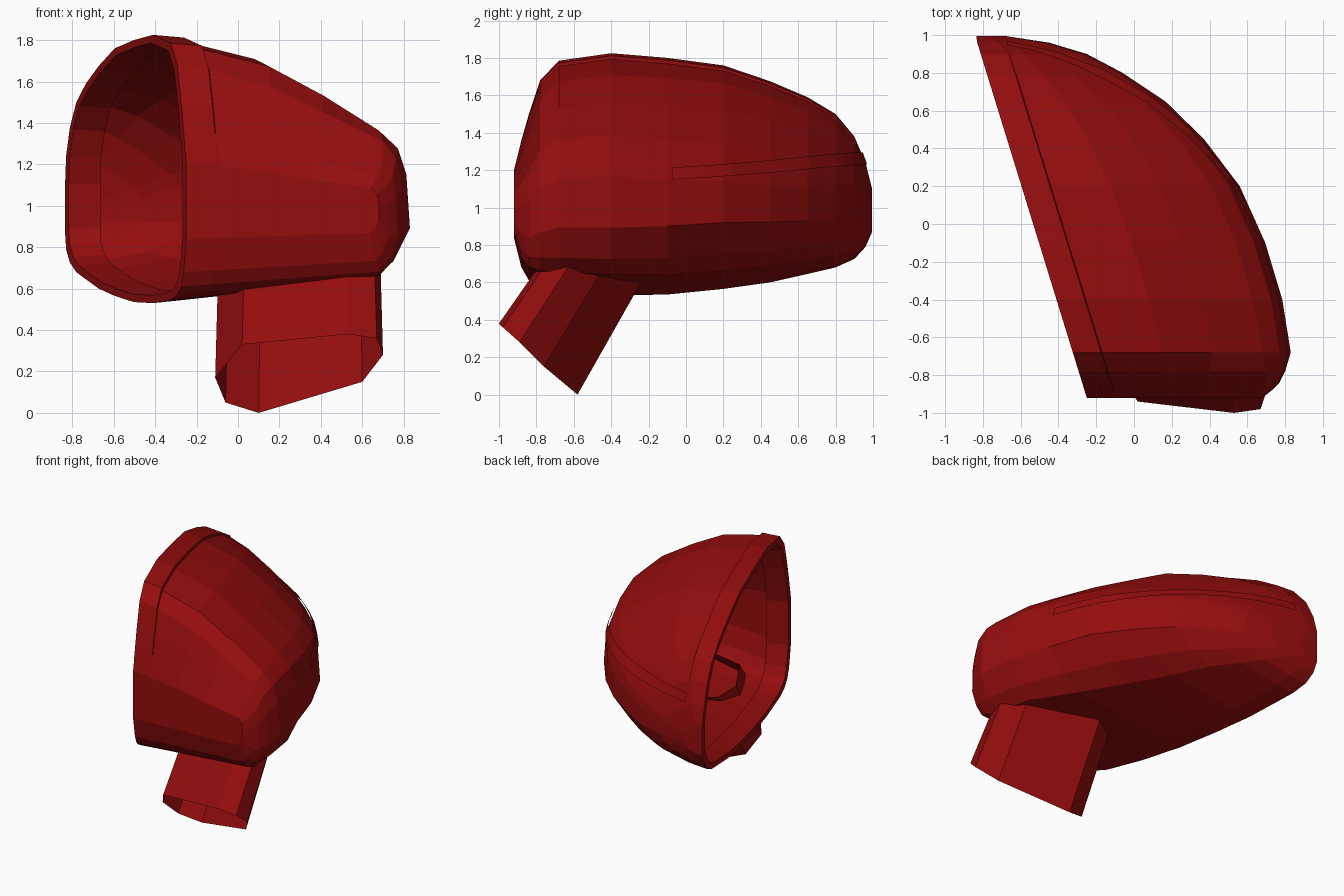
import bpy, bmesh, math
from mathutils import Vector
from mathutils.bvhtree import BVHTree

if "Cube" in bpy.data.objects:
    bpy.data.objects.remove(bpy.data.objects["Cube"])

red = bpy.data.materials.new("red_paint")
red.diffuse_color = (0.3, 0.004, 0.004, 1)
red.use_nodes = True
red.node_tree.nodes["Principled BSDF"].inputs["Base Color"].default_value = red.diffuse_color


def finish(bm, name):
    bmesh.ops.recalc_face_normals(bm, faces=bm.faces)
    me = bpy.data.meshes.new(name)
    bm.to_mesh(me)
    bm.free()
    me.materials.append(red)
    ob = bpy.data.objects.new(name, me)
    bpy.context.collection.objects.link(ob)
    return ob


def bridge(bm, a, b, closed=False):
    n = len(a)
    for i in range(n if closed else n - 1):
        j = (i + 1) % n
        bm.faces.new((a[i], a[j], b[j], b[i]))


# Housing: U-shaped slices along y, each given as y, outer x, top z, bottom z
slices = [(-0.92, 0.68, 1.20, 0.84), (-0.88, 0.73, 1.36, 0.68),
          (-0.84, 0.77, 1.50, 0.61), (-0.78, 0.80, 1.68, 0.57),
          (-0.68, 0.83, 1.785, 0.545), (-0.4, 0.785, 1.825, 0.53),
          (-0.1, 0.695, 1.80, 0.535), (0.2, 0.56, 1.76, 0.565),
          (0.45, 0.37, 1.675, 0.60), (0.65, 0.165, 1.59, 0.645),
          (0.8, -0.06, 1.50, 0.68), (0.9, -0.25, 1.38, 0.725),
          (0.96, -0.45, 1.24, 0.79), (0.995, -0.68, 1.10, 0.87)]
# Slice outlines beyond the rim band, as width and height fractions
middle = [(0.41, 0.91), (0.64, 0.795), (0.87, 0.66), (0.95, 0.59), (0.985, 0.49),
          (1, 0.28), (0.93, 0.15), (0.85, 0.085)]
front = [(0.41, 0.91), (0.64, 0.80), (0.96, 0.68), (0.99, 0.60), (1, 0.47),
         (1, 0.25), (0.98, 0.14), (0.95, 0.08)]
back = [(0.41, 0.92), (0.64, 0.80), (0.87, 0.65), (0.95, 0.57), (0.985, 0.48),
        (1, 0.30), (0.84, 0.16), (0.66, 0.08)]


def clamp(v):
    return max(0.0, min(1.0, v))


bm = bmesh.new()
rows = []
for y, xr, zt, zb in slices:
    xm = max(-0.835, -0.25 - (y + 0.92) * 0.3085)
    w, h = xr - xm, zt - zb
    band = min(0.15, 0.3 * w)
    other, f = (front, clamp((-0.68 - y) / 0.24)) if y < -0.6 else (back, clamp((y + 0.4) / 0.7))
    pts = [(0, 1), (band, 0.99), (band + 0.005, 0.975)]
    pts += [((a + (c - a) * f) * w, b + (d - b) * f)
            for (a, b), (c, d) in zip(middle, other)]
    pts += [(band, 0.012), (0, 0)]
    rows.append([bm.verts.new((xm + dx, y, zb + b * h)) for dx, b in pts])
for a, b in zip(rows, rows[1:]):
    bridge(bm, a, b)
bm.faces.new(rows[0])
bm.faces.new(rows[-1])
bmesh.ops.recalc_face_normals(bm, faces=bm.faces)
bvh = BVHTree.FromBMesh(bm)

# Lip folded into the open mouth
mouth = [r[0] for r in rows] + [r[-1] for r in reversed(rows)]
centre = Vector((-0.54, 0.02, 1.17))
inward = Vector((0.956, 0.295, 0))
previous = mouth
for scale, depth in ((0.94, 0.0), (0.91, 0.15)):
    ring = [bm.verts.new(centre + (v.co - centre) * scale + inward * depth) for v in mouth]
    bridge(bm, previous, ring, True)
    previous = ring
finish(bm, "mirror_housing")

# Indicator strip laid just above the curved back
bm = bmesh.new()
low, high = [], []
for i in range(13):
    ang = math.radians(-1 + 94 * i / 12)
    direction = Vector((math.cos(ang), math.sin(ang), 0))
    rise = 0.08 * math.sin(max(ang, 0))
    for z, row in ((1.15, low), (1.215, high)):
        hit = bvh.ray_cast(Vector((-0.62, -0.05, z + rise)), direction)[0]
        row.append(bm.verts.new(hit + direction * 0.018))
bridge(bm, low, high)
finish(bm, "indicator_strip")

# Open faceted mounting arm
foot = [(0.10, -0.58, 0.0), (0.60, -0.76, 0.15), (0.70, -0.89, 0.28),
        (0.67, -0.98, 0.36), (0.53, -1.0, 0.38), (0.02, -0.94, 0.33),
        (-0.11, -0.76, 0.17), (-0.06, -0.64, 0.05)]
bm = bmesh.new()
bottom = [bm.verts.new(p) for p in foot]
top = []
for x, y, z in foot:
    f = (y + 1) / 0.42
    top.append(bm.verts.new((x * 0.97 + 0.01, y + 0.23 + 0.11 * f, z + 0.33 + 0.27 * f)))
bridge(bm, bottom, top, True)
finish(bm, "mounting_arm")
